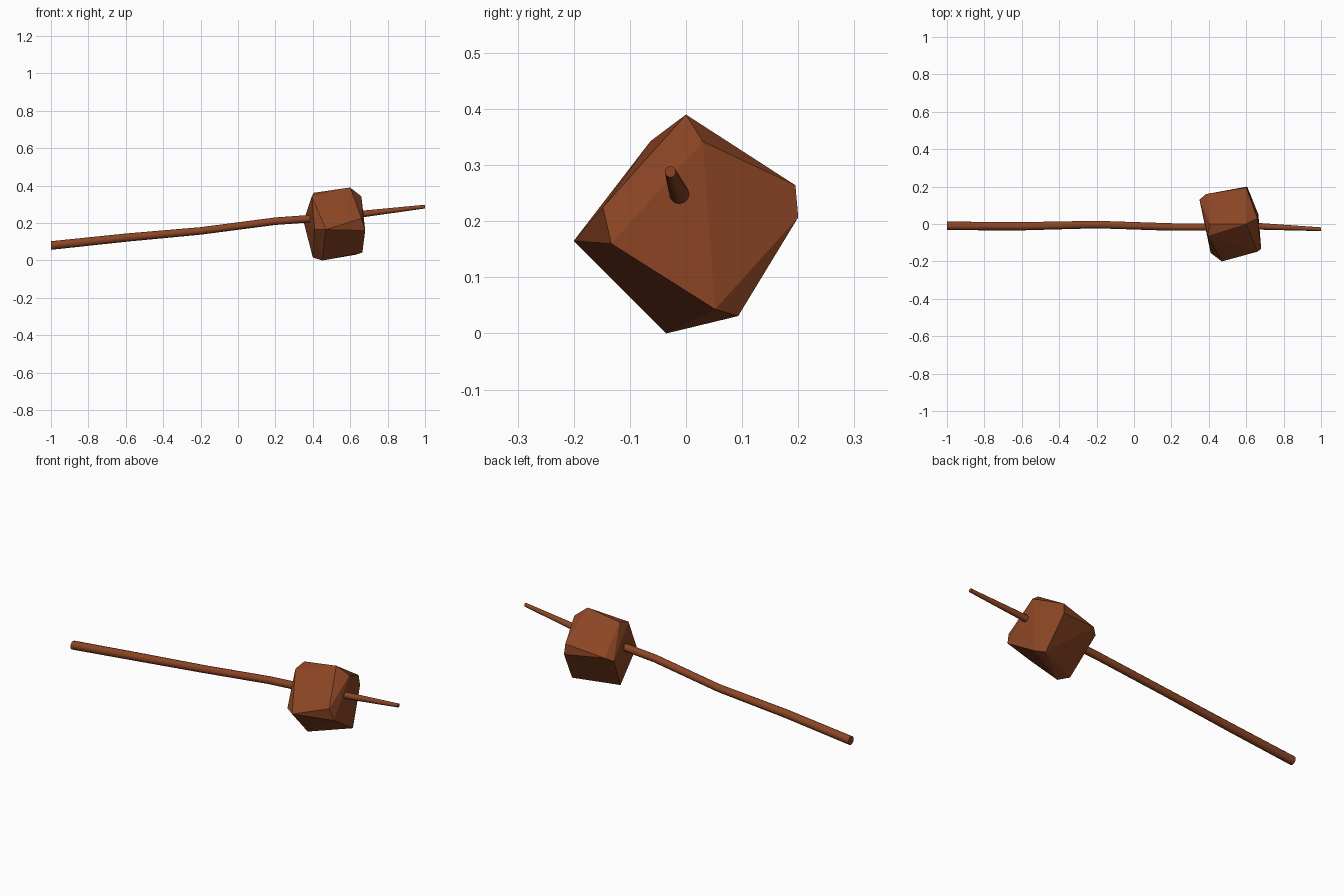
import bpy, bmesh, math
from mathutils import Vector

if "Cube" in bpy.data.objects:
    bpy.data.objects.remove(bpy.data.objects["Cube"])

BROWN = (0.26, 0.06, 0.018, 1)
wood = bpy.data.materials.new("brown_wood")
wood.use_nodes = True
wood.diffuse_color = BROWN
wood.node_tree.nodes["Principled BSDF"].inputs["Base Color"].default_value = BROWN


def make_object(name, bm):
    bmesh.ops.recalc_face_normals(bm, faces=bm.faces)
    mesh = bpy.data.meshes.new(name)
    bm.to_mesh(mesh)
    bm.free()
    mesh.materials.append(wood)
    obj = bpy.data.objects.new(name, mesh)
    bpy.context.collection.objects.link(obj)
    return obj


def tapered_rod(name, path, sides=12):
    """Loft upright rings along a path of (x, y, z, radius)."""
    bm = bmesh.new()
    rings = []
    for x, y, z, r in path:
        angles = [2 * math.pi * i / sides for i in range(sides)]
        rings.append([bm.verts.new((x, y + r * math.cos(a), z + r * math.sin(a)))
                      for a in angles])
    for a, b in zip(rings, rings[1:]):
        for i in range(sides):
            j = (i + 1) % sides
            bm.faces.new((a[i], a[j], b[j], b[i]))
    bm.faces.new(rings[0])
    bm.faces.new(rings[-1])
    return make_object(name, bm)


# Slightly bent handle that tapers to a thin tip
handle = tapered_rod("handle", [
    (-1.0, -0.01, 0.08, 0.023),
    (-0.6, -0.012, 0.122, 0.022),
    (-0.2, -0.003, 0.158, 0.020),
    (0.2, -0.016, 0.21, 0.020),
    (0.38, -0.016, 0.223, 0.020),
    (0.66, -0.012, 0.248, 0.018),
    (1.0, -0.028, 0.288, 0.010),
])
bpy.context.view_layer.objects.active = handle
handle.select_set(True)
bpy.ops.object.shade_smooth_by_angle(angle=math.radians(40))

# Rough-hewn block: hull of chipped corners
corners = {
    "top": [(0.60, 0.0, 0.39), (0.66, 0.03, 0.342),
            (0.405, 0.0, 0.362), (0.395, -0.063, 0.343)],
    "back": [(0.605, 0.20, 0.207), (0.60, 0.195, 0.264),
             (0.385, 0.16, 0.23), (0.35, 0.13, 0.21)],
    "bottom": [(0.45, -0.035, 0.0), (0.40, 0.0, 0.016),
               (0.665, 0.052, 0.043), (0.63, 0.093, 0.031)],
    "front": [(0.47, -0.20, 0.165), (0.41, -0.155, 0.165),
              (0.68, -0.133, 0.16), (0.66, -0.148, 0.225)],
}
bm = bmesh.new()
for group in corners.values():
    for p in group:
        bm.verts.new(Vector(p))
hull = bmesh.ops.convex_hull(bm, input=bm.verts)
bmesh.ops.delete(bm, geom=[v for v in bm.verts if not v.link_faces], context='VERTS')
make_object("block_head", bm)
